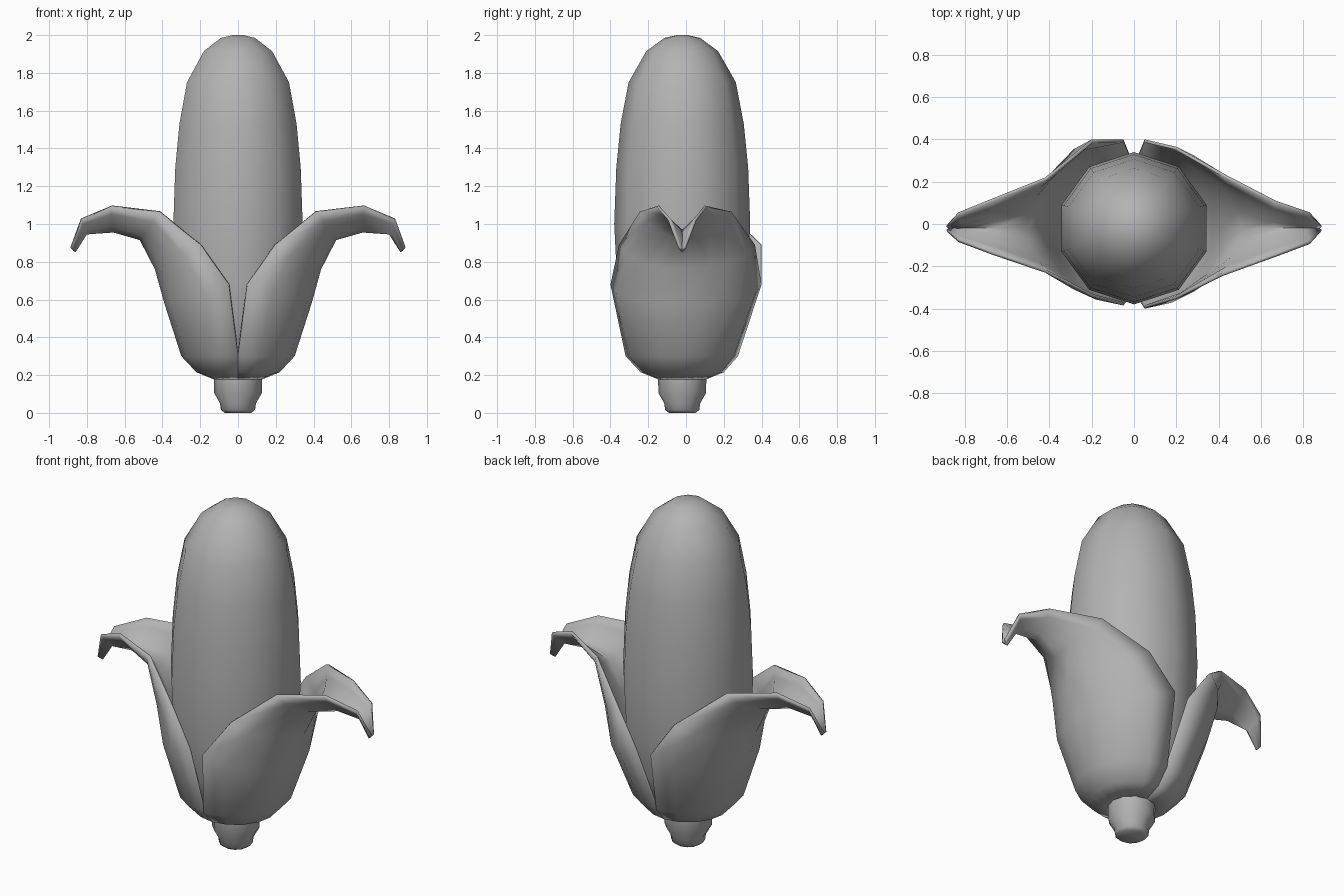
import bpy, bmesh, math
from mathutils import Vector

if "Cube" in bpy.data.objects:
    bpy.data.objects.remove(bpy.data.objects["Cube"])

CY = -0.02  # the cob axis sits slightly forward

GREY = bpy.data.materials.new("dark_grey")
GREY.diffuse_color = (0.45, 0.45, 0.45, 1)
GREY.use_nodes = True
GREY.node_tree.nodes["Principled BSDF"].inputs["Base Color"].default_value = GREY.diffuse_color


def finish(bm, name, angle=60):
    me = bpy.data.meshes.new(name)
    bm.to_mesh(me)
    bm.free()
    me.materials.append(GREY)
    ob = bpy.data.objects.new(name, me)
    bpy.context.collection.objects.link(ob)
    bpy.ops.object.select_all(action='DESELECT')
    ob.select_set(True)
    bpy.context.view_layer.objects.active = ob
    bpy.ops.object.shade_smooth_by_angle(angle=math.radians(angle))
    return ob


def lathe(name, profile, n=10):
    bm = bmesh.new()
    rings = []
    for r, z in profile:
        rings.append([bm.verts.new((r * math.sin(2 * math.pi * i / n),
                                    CY + r * math.cos(2 * math.pi * i / n), z))
                      for i in range(n)])
    for a, b in zip(rings, rings[1:]):
        for i in range(n):
            j = (i + 1) % n
            bm.faces.new((a[i], a[j], b[j], b[i]))
    bm.faces.new(rings[0])
    bm.faces.new(rings[-1])
    bmesh.ops.recalc_face_normals(bm, faces=bm.faces)
    return finish(bm, name)


# Cob: rounded ten-sided body
lathe("cob", [(0.12, 0.20), (0.25, 0.32), (0.31, 0.48), (0.345, 0.70), (0.36, 1.0),
              (0.349, 1.3), (0.326, 1.53), (0.284, 1.75), (0.19, 1.915),
              (0.095, 1.985), (0.03, 2.0)])

# Stalk: short stub, narrower at the foot
lathe("stalk", [(0.07, 0.0), (0.09, 0.015), (0.095, 0.05), (0.126, 0.105), (0.128, 0.19)], 12)

# Husk rows: midrib (x, z), edge (x, z), roundness of the cross-section
ROWS = [((0.11, 0.17), (0.0, 0.17), 1.0),
        ((0.22, 0.215), (0.0, 0.215), 1.0),
        ((0.30, 0.30), (0.0, 0.30), 1.0),
        ((0.39, 0.58), (0.05, 0.68), 1.0),
        ((0.44, 0.76), (0.20, 0.89), 0.8),
        ((0.52, 0.915), (0.42, 1.065), 0.5),
        ((0.66, 0.955), (0.67, 1.09), 0.2),
        ((0.80, 0.945), (0.83, 1.02), 0.1),
        ((0.86, 0.85), (0.88, 0.87), 0.0)]


def husk(name, side, front, back):
    bm = bmesh.new()
    cols = 8
    grid = []
    for ((mx, mz), (ex, ez), rnd), yf, yb in zip(ROWS, front, back):
        row = []
        for c in range(cols + 1):
            t = 2 * c / cols - 1
            u, a = abs(t), t * math.pi / 2
            ey = (yb if t > 0 else yf) - CY
            arc = Vector((ex + (mx - ex) * math.cos(a), ey * abs(math.sin(a)),
                          mz + (ez - mz) * u * u))
            vee = Vector((mx + (ex - mx) * u, ey * u, mz + (ez - mz) * u))
            p = vee.lerp(arc, rnd)
            row.append(bm.verts.new((side * p.x, p.y + CY, p.z)))
        grid.append(row)
    for a, b in zip(grid, grid[1:]):
        for i in range(cols):
            f = (a[i], a[i + 1], b[i + 1], b[i])
            bm.faces.new(f if side > 0 else f[::-1])
    ob = finish(bm, name, 75)
    m = ob.modifiers.new("thickness", 'SOLIDIFY')
    m.thickness = 0.015
    m.offset = -1
    return ob


# Two husk leaves curling outward
husk("husk_right", 1,
     (-0.13, -0.24, -0.32, -0.40, -0.355, -0.245, -0.155, -0.095, -0.04),
     (0.09, 0.20, 0.275, 0.40, 0.365, 0.24, 0.11, 0.055, 0.0))
husk("husk_left", -1,
     (-0.13, -0.24, -0.32, -0.385, -0.345, -0.23, -0.145, -0.085, -0.04),
     (0.09, 0.20, 0.275, 0.40, 0.40, 0.22, 0.12, 0.055, 0.0))
